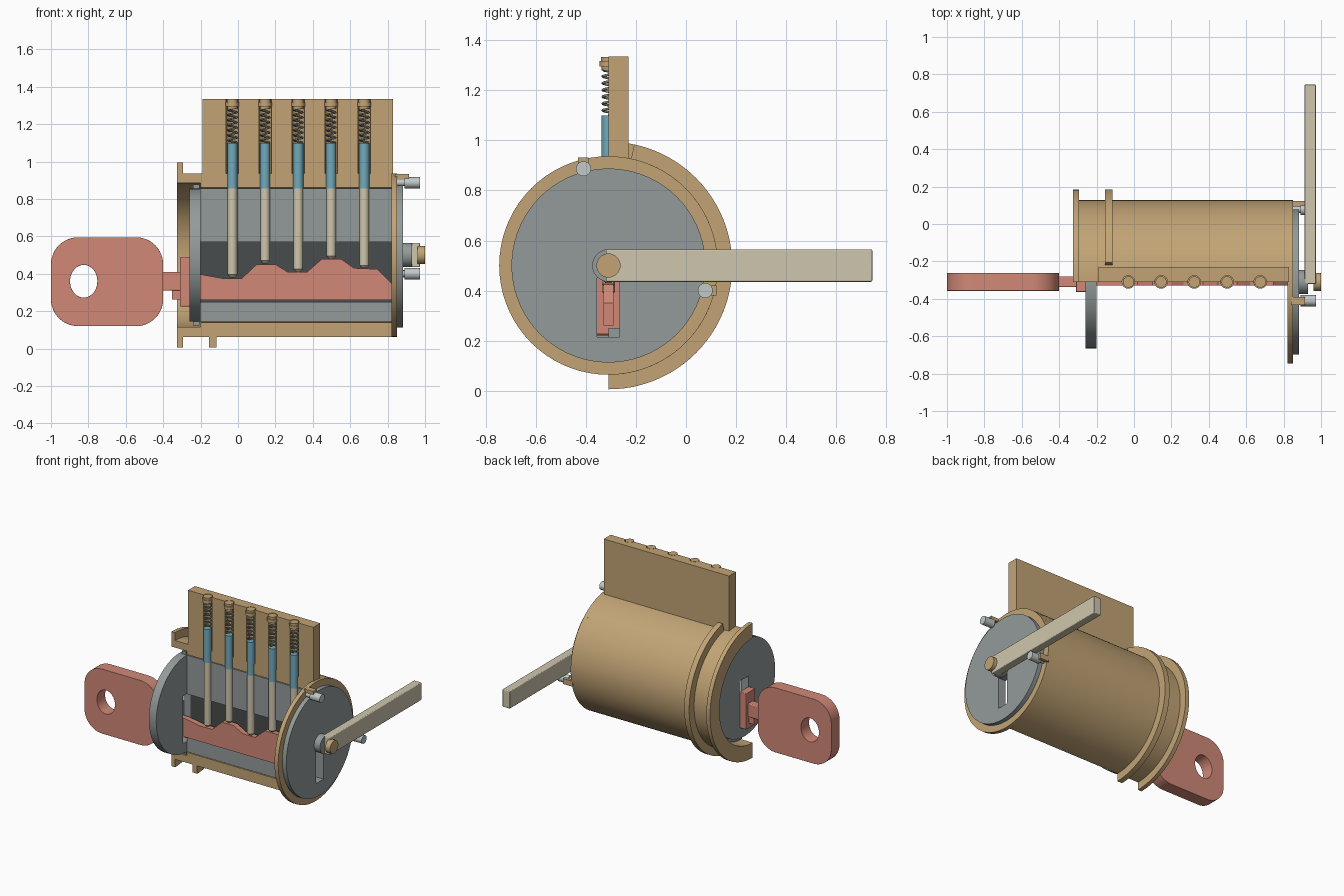
import bpy, bmesh, math
from math import sin, cos, pi, radians
from mathutils import Matrix, Vector

cube = bpy.data.objects.get("Cube")
if cube:
    bpy.data.objects.remove(cube)

CY, CZ = -0.31, 0.50          # axis of the barrel
PINS = [(-0.03, 0.38), (0.145, 0.455), (0.322, 0.41), (0.498, 0.48), (0.675, 0.43)]


def material(name, code):
    lin = [((int(code[i:i + 2], 16) / 255 + 0.055) / 1.055) ** 2.4 for i in (0, 2, 4)]
    m = bpy.data.materials.new(name)
    m.use_nodes = True
    m.diffuse_color = (*lin, 1)
    m.node_tree.nodes["Principled BSDF"].inputs["Base Color"].default_value = (*lin, 1)
    return m


BRASS = material("brass tan", "c2a475")
GREY = material("plug grey", "949b9b")
DARK = material("dark keyway", "484c4c")
RED = material("key red", "d18977")
BLUE = material("driver blue", "72aabc")
CREAM = material("pin cream", "cfc6ad")
SILVER = material("peg silver", "c2c8c9")
STEEL = material("spring steel", "8f8a7c")


def finish(name, bm, mat):
    bmesh.ops.recalc_face_normals(bm, faces=bm.faces[:])
    me = bpy.data.meshes.new(name)
    bm.to_mesh(me)
    bm.free()
    me.shade_smooth()
    me.set_sharp_from_angle(angle=radians(30))
    me.materials.append(mat)
    ob = bpy.data.objects.new(name, me)
    bpy.context.scene.collection.objects.link(ob)
    return ob


def prism(name, loops, axis, a, b, mat, bevel=0):
    """Extrude an outline, with optional hole loops, from a to b along an axis."""
    place = {"X": lambda u, v: (a, u, v), "Y": lambda u, v: (u, a, v), "Z": lambda u, v: (u, v, a)}[axis]
    bm = bmesh.new()
    edges = []
    for loop in loops:
        vs = [bm.verts.new(place(*p)) for p in loop]
        edges += [bm.edges.new((vs[i - 1], vs[i])) for i in range(len(vs))]
    bmesh.ops.triangle_fill(bm, edges=edges, use_beauty=True)
    step = Vector([(b - a) * (axis == k) for k in "XYZ"])
    new = bmesh.ops.extrude_face_region(bm, geom=bm.faces[:])["geom"]
    bmesh.ops.translate(bm, vec=step, verts=[g for g in new if isinstance(g, bmesh.types.BMVert)])
    ob = finish(name, bm, mat)
    if bevel:
        mod = ob.modifiers.new("soft edges", "BEVEL")
        mod.width, mod.segments, mod.limit_method = bevel, 3, "ANGLE"
        mod.angle_limit = radians(50)
    return ob


def box(name, x, y, z, mat, bevel=0):
    return prism(name, [rect(*x, *z)], "Y", *y, mat, bevel)


def stack(name, centre, axis, pieces, mat, n=32):
    """Cones and cylinders (r1, r2, start, end) in a row along an axis."""
    bm = bmesh.new()
    turn = Matrix.Rotation(pi / 2, 4, "Y") if axis == "X" else Matrix()
    for r1, r2, s, e in pieces:
        m = Matrix.Translation(centre) @ turn @ Matrix.Translation((0, 0, (s + e) / 2))
        bmesh.ops.create_cone(bm, cap_ends=True, segments=n, radius1=r1, radius2=r2, depth=e - s, matrix=m)
    return finish(name, bm, mat)


def rect(u0, u1, v0, v1):
    return [(u0, v0), (u1, v0), (u1, v1), (u0, v1)]


def arc(r, a0, a1, n=48, cu=CY, cv=CZ, squash=1):
    """Points on an arc; angles in degrees."""
    return [(cu + r * cos(radians(a0 + (a1 - a0) * i / n)),
             cv + r * squash * sin(radians(a0 + (a1 - a0) * i / n))) for i in range(n + 1)]


def circle(r, n=72, **kw):
    return arc(r, 0, 360, n, **kw)[:-1]


def half_ring(name, r0, r1, x0, x1, mat, top=90):
    return prism(name, [arc(r1, -90, top) + arc(r0, top, -90)], "X", x0, x1, mat)


# Housing: rear half shell with two flanges and a full end ring
half_ring("housing_shell", 0.36, 0.437, -0.2, 0.82, BRASS)
half_ring("housing_mouth", 0.385, 0.437, -0.325, -0.2, BRASS)
half_ring("front_flange", 0.385, 0.495, -0.325, -0.295, BRASS)
half_ring("second_flange", 0.43, 0.495, -0.155, -0.115, BRASS, top=78)
prism("end_ring", [circle(0.437), circle(0.36)], "X", 0.82, 0.85, BRASS)

# Pin tower with half round channels
outline = [(-0.19, CY)]
for x, _ in PINS:
    outline += arc(0.034, 180, 0, 12, cu=x)
outline = [(u, v - CZ + CY if v != CY else v) for u, v in outline]
outline += [(0.83, CY), (0.83, -0.23), (-0.19, -0.23)]
prism("pin_tower", [outline], "Z", 0.86, 1.335, BRASS)

# Plug: rear half cylinder with a keyway
W = 0.045
notch = [(CY, 0.57), (CY + W, 0.57), (CY + W, 0.25), (CY, 0.25)]
plug = prism("plug_body", [arc(0.355, -90, 90) + notch], "X", -0.2, 0.82, GREY)
plug.data.materials.append(DARK)
for f in plug.data.polygons:
    c = f.center
    if abs(f.normal.x) < 0.1 and 0.24 < c.z < 0.58 and CY + 0.01 < c.y < CY + W + 0.01:
        f.material_index = 1
prism("plug_face", [circle(0.355), rect(CY - W, CY + W, 0.22, 0.57)], "X", -0.26, -0.2, GREY)
half_ring("plug_collar", 0.35, 0.378, -0.24, -0.205, GREY)
slot = rect(CY - W, CY + W, 0.215, 0.45)
prism("plug_end", [circle(0.358), slot], "X", 0.82, 0.85, GREY)
prism("end_disc", [circle(0.388), slot], "X", 0.85, 0.882, GREY)

# Cam arm with hub and screw cap
stack("arm_hub", (0, CY, CZ), "X", [(0.065, 0.065, 0.88, 0.93)], GREY)
box("cam_arm", (0.912, 0.972), (-0.32, 0.745), (0.435, 0.565), CREAM, 0.005)
stack("arm_cap", (0, CY, CZ), "X", [(0.048, 0.048, 0.96, 1.0)], BRASS)

# Stop pegs and their brackets
for side, y, z in (("upper", -0.41, 0.887), ("lower", 0.077, 0.40)):
    stack(side + "_peg", (0, y, z), "X", [(0.018, 0.018, 0.85, 0.9), (0.03, 0.03, 0.89, 0.972)], SILVER, 20)
box("upper_bracket", (0.84, 0.915), (-0.432, -0.39), (0.908, 0.932), BRASS)
box("lower_bracket", (0.84, 0.915), (0.1, 0.122), (0.38, 0.42), BRASS)

# Pin stacks: key pin, driver pin, spring and cap
for i, (x, low) in enumerate(PINS, 1):
    at = (x, CY, 0)
    stack(f"key_pin_{i}", at, "Z", [(0.012, 0.026, low, low + 0.015), (0.026, 0.026, low + 0.015, 0.855)], CREAM, 24)
    stack(f"driver_pin_{i}", at, "Z", [(0.027, 0.027, 0.855, 1.1)], BLUE, 24)
    stack(f"spring_cap_{i}", at, "Z", [(0.027, 0.027, 1.28, 1.3), (0.036, 0.036, 1.295, 1.318),
                                       (0.03, 0.03, 1.318, 1.334)], BRASS, 24)
    cu = bpy.data.curves.new(f"spring_{i}", "CURVE")
    cu.dimensions, cu.bevel_depth, cu.bevel_resolution = "3D", 0.005, 1
    turns, steps = 7, 16
    sp = cu.splines.new("POLY")
    sp.points.add(turns * steps)
    for k, p in enumerate(sp.points):
        a = 2 * pi * k / steps
        p.co = (x + 0.023 * cos(a), CY + 0.023 * sin(a), 1.1 + 0.19 * k / (turns * steps), 1)
    cu.materials.append(STEEL)
    bpy.context.scene.collection.objects.link(bpy.data.objects.new(f"spring_{i}", cu))

# Key: cut blade, collar, neck and rounded bow with an oval hole
blade = [(-0.27, 0.26), (0.82, 0.26), (0.82, 0.35), (0.745, 0.425), (0.62, 0.43), (0.55, 0.48),
         (0.45, 0.48), (0.37, 0.41), (0.265, 0.41), (0.2, 0.45), (0.1, 0.45), (0.02, 0.375),
         (-0.08, 0.375), (-0.19, 0.395), (-0.27, 0.395)]
prism("key_blade", [blade], "Y", CY - 0.02, CY + 0.02, RED)
box("key_collar", (-0.31, -0.255), (-0.363, -0.257), (0.225, 0.49), RED, 0.004)
box("key_neck", (-0.42, -0.3), (-0.338, -0.28), (0.31, 0.41), RED, 0.006)
box("key_neck_step", (-0.352, -0.3), (-0.33, -0.29), (0.262, 0.32), RED)
bow = []
R = 0.145
for k, (u, v) in enumerate(((-0.4 - R, 0.595 - R), (-1 + R, 0.595 - R), (-1 + R, 0.12 + R), (-0.4 - R, 0.12 + R))):
    bow += arc(R, 90 * k, 90 * k + 90, 12, cu=u, cv=v)
hole = circle(0.073, 40, cu=-0.825, cv=0.36, squash=1.2)
prism("key_bow", [bow, hole], "Y", -0.357, -0.262, RED, 0.018)
